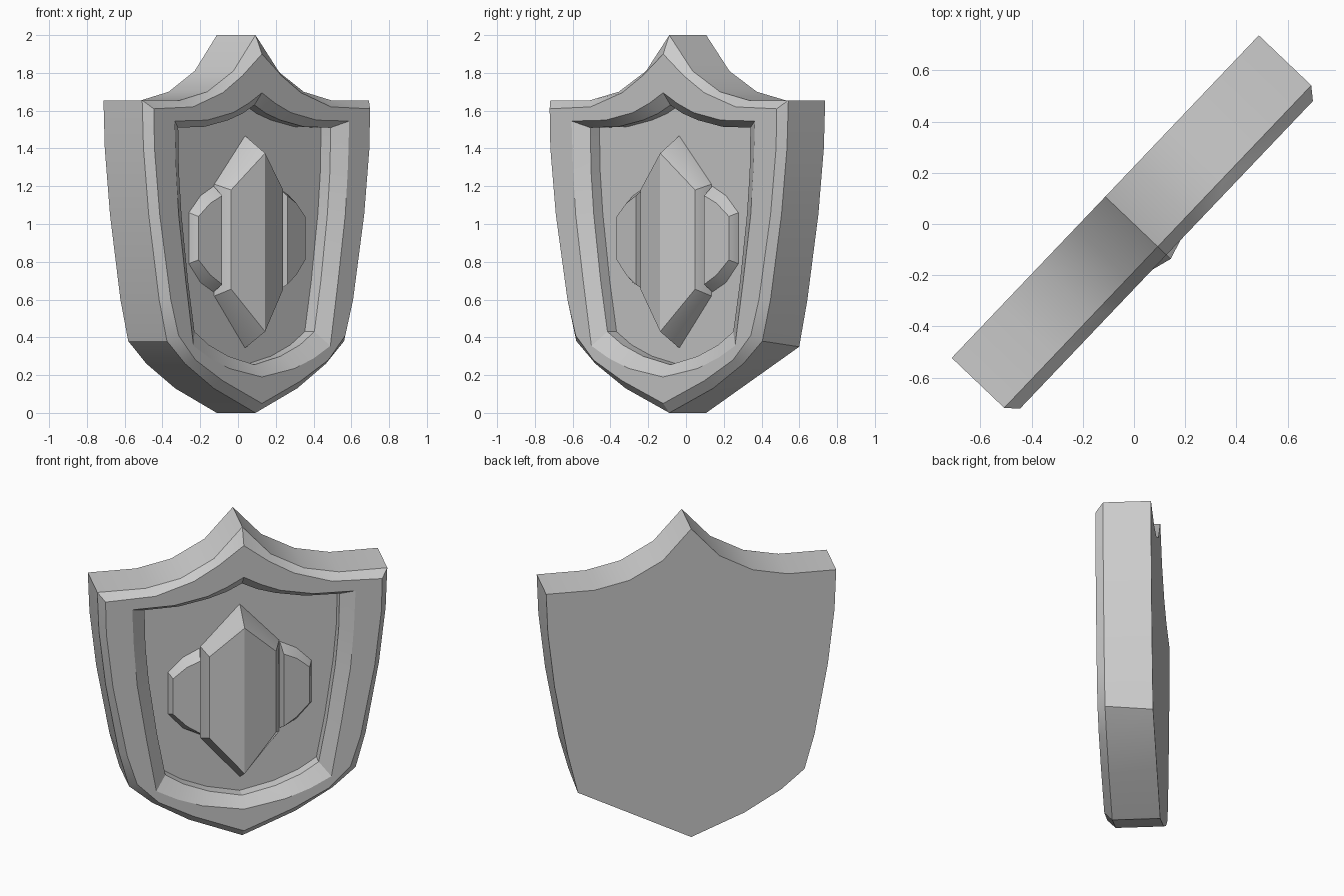
import bpy, bmesh, math

if "Cube" in bpy.data.objects:
    bpy.data.objects.remove(bpy.data.objects["Cube"])

TURN = math.radians(46.4)      # the shield stands turned about z


def ring(half, depth):
    """Mirror a right half outline (top to bottom) into a closed loop at one depth."""
    left = [(-u, z) for u, z in reversed(half[1:-1])]
    return [(u, -depth, z) for u, z in half + left]


def loft(name, rings, split=None):
    """Bridge successive loops and cap both ends; split folds the front cap."""
    bm = bmesh.new()
    loops = [[bm.verts.new(p) for p in r] for r in rings]
    for a, b in zip(loops, loops[1:]):
        for i in range(len(a)):
            j = (i + 1) % len(a)
            bm.faces.new((a[i], a[j], b[j], b[i]))
    bm.faces.new(loops[0])
    front = bm.faces.new(loops[-1])
    if split:
        bmesh.utils.face_split(front, loops[-1][split[0]], loops[-1][split[1]])
    bmesh.ops.recalc_face_normals(bm, faces=bm.faces)
    mesh = bpy.data.meshes.new(name)
    bm.to_mesh(mesh)
    bm.free()
    obj = bpy.data.objects.new(name, mesh)
    bpy.context.collection.objects.link(obj)
    obj.rotation_euler.z = TURN
    bpy.context.view_layer.objects.active = obj
    bpy.ops.object.select_all(action='DESELECT')
    obj.select_set(True)
    bpy.ops.object.shade_smooth_by_angle(angle=math.radians(25))
    return obj


# Shield body: back, side rim, chamfered front rim, sloped groove, recessed floor
outer = [(0, 2), (.17, 1.81), (.37, 1.70), (.58, 1.655), (.87, 1.655), (.86, 1.4),
         (.82, 1.05), (.74, .6), (.68, .38), (.54, .26), (.32, .13), (0, 0)]
rim = [(0, 1.9), (.15, 1.785), (.30, 1.695), (.53, 1.62), (.83, 1.61), (.825, 1.4),
       (.785, 1.05), (.70, .6), (.64, .41), (.51, .28), (.30, .17), (0, .05)]
groove = [(0, 1.695), (.1, 1.64), (.22, 1.59), (.42, 1.55), (.67, 1.545), (.66, 1.3),
          (.64, 1.05), (.585, .7), (.525, .355), (.4, .29), (.25, .235), (0, .19)]
floor = [(0, 1.63), (.09, 1.585), (.2, 1.55), (.38, 1.515), (.585, 1.51), (.58, 1.28),
         (.56, 1.05), (.51, .7), (.46, .43), (.35, .36), (.2, .30), (0, .255)]
back = ring(outer, -.155)
for i in (8, 9, 10):           # straight lower edge on one side of the back
    u = back[i][0]
    back[i] = (u, .155, .35 * u / .68)
loft("shield_body", [back, ring(outer, .128), ring(rim, .175),
                     ring(groove, .175), ring(floor, .12), ring(floor, .05)])

# Central raised boss: tall hexagon with a folded, convex front
base = [(0, 1.465), (.235, 1.21), (.235, .62), (0, .345)]
face = [(0, 1.375), (.2, 1.18), (.2, .655), (0, .43)]
front = [(u, -.198 if u == 0 else -.14, z) for u, _, z in ring(face, 0)]
loft("center_boss", [ring(base, .04), ring(base, .055), front], split=(0, 3))

# Side bosses: tapered wings on both sides
wing_base = [(.24, 1.20), (.34, 1.15), (.43, 1.06), (.43, .79), (.34, .69), (.24, .64)]
wing_face = [(.25, 1.15), (.33, 1.11), (.41, 1.04), (.41, .81), (.33, .73), (.25, .68)]
for name, s in (("left_boss", -1), ("right_boss", 1)):
    loft(name, [[(s * u, -.035, z) for u, z in wing_base],
                [(s * u, -.05, z) for u, z in wing_base],
                [(s * u, -.155 + .13 * u, z) for u, z in wing_face]])
